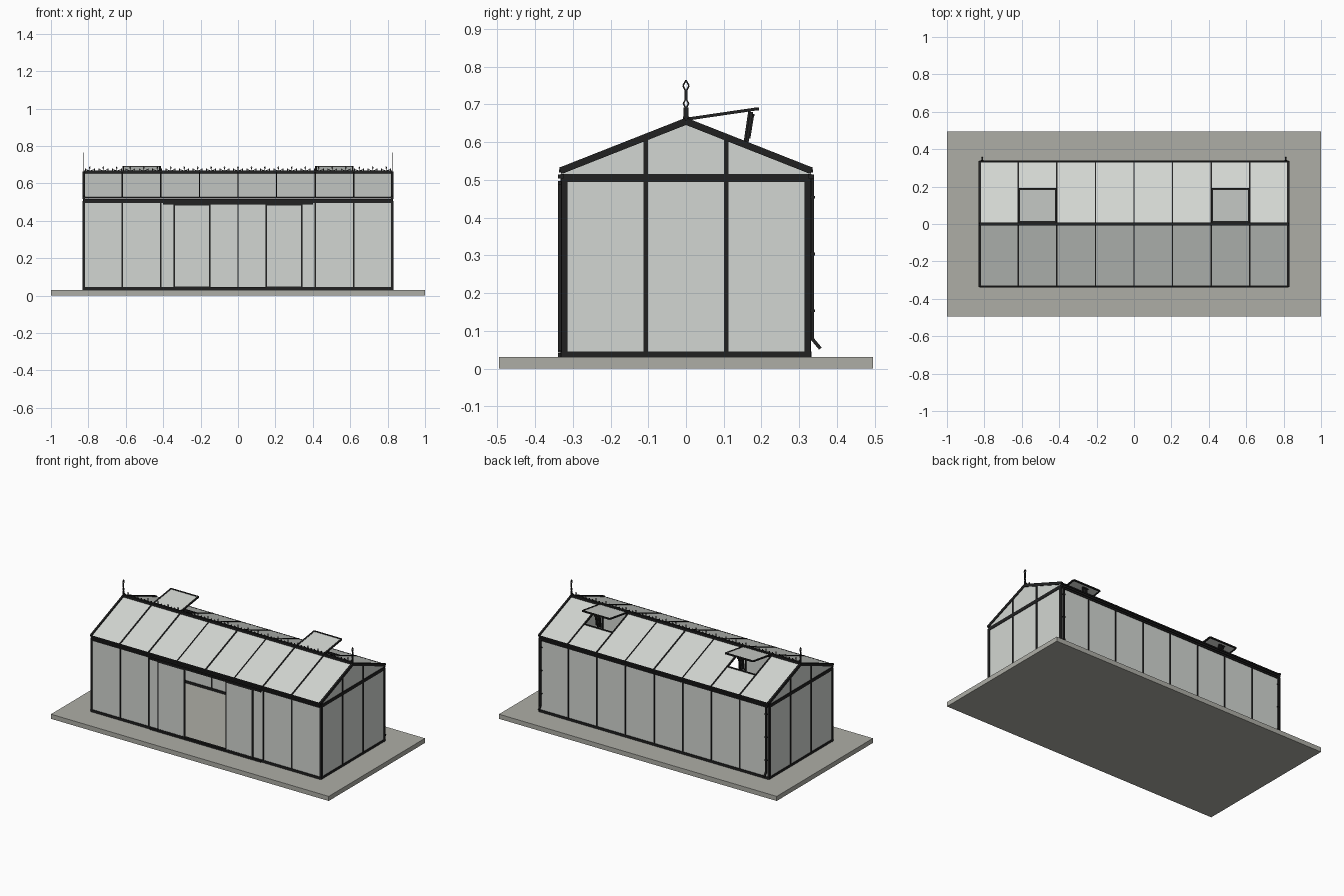
import bpy, bmesh
from mathutils import Vector, Matrix

cube = bpy.data.objects.get("Cube")
if cube:
    bpy.data.objects.remove(cube, do_unlink=True)


def material(name, rgb):
    m = bpy.data.materials.new(name)
    m.use_nodes = True
    m.diffuse_color = (*rgb, 1)
    node = next(n for n in m.node_tree.nodes if n.type == 'BSDF_PRINCIPLED')
    node.inputs["Base Color"].default_value = (*rgb, 1)
    return m


FRAME = material("black metal", (0.015, 0.015, 0.015))
GLASS = material("pale glass", (0.65, 0.675, 0.645))
STONE = material("grey paving", (0.42, 0.42, 0.38))


def part(name, mat, bars):
    """One object from bars (start, end, width, height)."""
    bm = bmesh.new()
    for p, q, w, h in bars:
        p, q = Vector(p), Vector(q)
        d = (q - p).normalized()
        if abs(d.z) > 0.999:
            side = Vector((1, 0, 0))
        else:
            side = d.cross(Vector((0, 0, 1))).normalized()
        up = side.cross(d)
        rot = Matrix((d, side, up)).transposed().to_4x4()
        size = Matrix.Diagonal(((q - p).length, w, h, 1))
        bmesh.ops.create_cube(bm, size=1, matrix=Matrix.Translation((p + q) / 2) @ rot @ size)
    bmesh.ops.recalc_face_normals(bm, faces=bm.faces)
    mesh = bpy.data.meshes.new(name)
    bm.to_mesh(mesh)
    bm.free()
    mesh.materials.append(mat)
    ob = bpy.data.objects.new(name, mesh)
    bpy.context.scene.collection.objects.link(ob)
    return ob


def diamond(centre, half_w, half_h, axis, t):
    """Open diamond ring made of four bars."""
    c, a, u = Vector(centre), Vector(axis) * half_w, Vector((0, 0, half_h))
    pts = [c + u, c + a, c - u, c - a]
    return [(pts[i], pts[(i + 1) % 4], t, t) for i in range(4)]


X, Y = 0.825, 0.325             # half length and half width
FLOOR, EAVE, RIDGE = 0.03, 0.505, 0.655
BAY = X / 4
SLOPE = 0.394
SIGNS = (-1, 1)


def roof(x, y, lift=0):
    return (x, y, RIDGE - SLOPE * abs(y) + lift)


# Paving slab
part("paving_slab", STONE, [((-1, 0, 0.015), (1, 0, 0.015), 0.99, 0.03)])

# Sill and eave rails around the plan
rails = []
for z, h in ((FLOOR + 0.007, 0.016), (EAVE, 0.022)):
    for s in SIGNS:
        rails.append(((-X, s * Y, z), (X, s * Y, z), 0.014, h))
        rails.append(((s * X, -Y, z), (s * X, Y, z), 0.01, h))
part("sill_and_eave_rails", FRAME, rails)

# Upright posts
posts = [((sx * X, sy * (Y - 0.003), FLOOR), (sx * X, sy * (Y - 0.003), EAVE), 0.012, 0.016)
         for sx in SIGNS for sy in SIGNS]
for i in range(-3, 4):
    posts.append(((i * BAY, Y, FLOOR), (i * BAY, Y, EAVE), 0.008, 0.012))
    if i:
        posts.append(((i * BAY, -Y, FLOOR), (i * BAY, -Y, EAVE), 0.008, 0.012))
part("wall_posts", FRAME, posts)
part("gable_posts", FRAME, [((sx * X, sy * 0.107, FLOOR), roof(sx * X, sy * 0.107), 0.01, 0.012)
                            for sx in SIGNS for sy in SIGNS])

# Wall glass; the front leaves the doorway open
MID = (FLOOR + EAVE) / 2
TALL = EAVE - FLOOR
part("back_glass", GLASS, [((-X, Y, MID), (X, Y, MID), 0.004, TALL)])
part("front_glass", GLASS, [((s * BAY, -Y, MID), (s * X, -Y, MID), 0.004, TALL) for s in SIGNS])
part("end_glass", GLASS, [((s * X, -Y, MID), (s * X, Y, MID), 0.004, TALL) for s in SIGNS])

# Triangular gable glass
for s, label in zip(SIGNS, ("right", "left")):
    bm = bmesh.new()
    tri = [(s * X - 0.002, -Y, EAVE), (s * X - 0.002, Y, EAVE), roof(s * X - 0.002, Y),
           roof(s * X - 0.002, 0), roof(s * X - 0.002, -Y)]
    face = bm.faces.new([bm.verts.new(p) for p in tri])
    ext = bmesh.ops.extrude_face_region(bm, geom=[face])
    bmesh.ops.translate(bm, vec=(0.004, 0, 0),
                        verts=[v for v in ext["geom"] if isinstance(v, bmesh.types.BMVert)])
    bmesh.ops.recalc_face_normals(bm, faces=bm.faces)
    mesh = bpy.data.meshes.new(label + "_gable_glass")
    bm.to_mesh(mesh)
    bm.free()
    mesh.materials.append(GLASS)
    bpy.context.scene.collection.objects.link(bpy.data.objects.new(label + "_gable_glass", mesh))

# Roof glass in bays; two back bays stop at the vent sill
SILL, OVER = 0.165, 0.333
VENT_BAYS = (-2.5, 2.5)
panes = []
for i in range(8):
    bay = i - 3.5
    x = bay * BAY
    panes.append((roof(x, -OVER), roof(x, 0), BAY, 0.004))
    panes.append((roof(x, OVER), roof(x, SILL if bay in VENT_BAYS else 0), BAY, 0.004))
part("roof_glass", GLASS, panes)

# Rafters, eave edges and ridge
rafters = []
for s in SIGNS:
    for i in range(-4, 5):
        w = 0.012 if abs(i) == 4 else 0.005 if abs(i) == 1 else 0.008
        rafters.append((roof(i * BAY, s * OVER), roof(i * BAY, 0), w, 0.018 if abs(i) == 4 else 0.012))
    rafters.append((roof(-X, s * OVER), roof(X, s * OVER), 0.006, 0.008))
part("rafters", FRAME, rafters)
part("ridge_beam", FRAME, [((-X, 0, RIDGE + 0.002), (X, 0, RIDGE + 0.002), 0.016, 0.022)])
part("vent_sills", FRAME, [(roof((b - 0.5) * BAY, SILL), roof((b + 0.5) * BAY, SILL), 0.008, 0.012)
                           for b in VENT_BAYS])

# Gutters along both eaves
part("gutters", FRAME, [((-X, s * 0.332, 0.509), (X, s * 0.332, 0.509), 0.014, 0.01) for s in SIGNS])

# Open roof vents with winding struts
frames, glass, struts = [], [], []
for b in VENT_BAYS:
    x, hw = b * BAY, 0.098
    near, far = Vector((0, 0.01, 0.662)), Vector((0, 0.188, 0.688))
    o = Vector((x, 0, 0))
    glass.append((near + o, far + o, 2 * hw, 0.004))
    for s in SIGNS:
        e = Vector((x + s * hw, 0, 0))
        frames.append((near + e, far + e, 0.01, 0.008))
        struts.append(((x + s * 0.012, 0.155, 0.595), (x + s * 0.012, 0.168, 0.683), 0.006, 0.006))
        struts.append(((x + s * 0.012, 0.168, 0.61), (x + s * 0.012, 0.178, 0.672), 0.005, 0.005))
    for p in (near, far):
        frames.append((p + o - Vector((hw, 0, 0)), p + o + Vector((hw, 0, 0)), 0.01, 0.008))
    struts.append(((x, 0.160, 0.60), (x, 0.172, 0.68), 0.01, 0.012))
    struts.append(((x - 0.02, 0.178, 0.672), (x + 0.02, 0.178, 0.672), 0.006, 0.006))
part("vent_frames", FRAME, frames)
part("vent_glass", GLASS, glass)
part("vent_struts", FRAME, struts)

# Sliding doors, parked either side of the doorway
DY, LOW, HIGH = -0.335, 0.046, 0.487
frames, glass = [], []
for s in SIGNS:
    a, b = s * 0.15, s * 0.34
    glass.append(((a, DY, (LOW + HIGH) / 2), (b, DY, (LOW + HIGH) / 2), 0.003, HIGH - LOW))
    frames += [((x, DY, LOW), (x, DY, HIGH), 0.008, 0.007) for x in (a, b)]
    frames += [((a, DY, z), (b, DY, z), 0.007, 0.008) for z in (LOW, HIGH)]
part("door_frames", FRAME, frames)
part("door_glass", GLASS, glass)
part("door_tracks", FRAME, [((-0.4, DY, z), (0.4, DY, z), 0.008, 0.01) for z in (0.036, 0.492)])

# Downpipes at the back corners with brackets and kicked feet
pipes = []
for s in SIGNS:
    x, y = s * 0.812, 0.335
    pipes.append(((x, y, 0.075), (x, y, 0.51), 0.009, 0.009))
    pipes.append(((x, y, 0.078), (x, 0.356, 0.053), 0.009, 0.009))
    pipes += [((x, y, z), (x, y, z + 0.007), 0.014, 0.013) for z in (0.15, 0.3, 0.45)]
part("downpipes", FRAME, pipes)

# Ridge cresting: repeated spear and small scroll
crest = []
for i in range(-11, 12):
    x = i * 0.072
    crest.append(((x, 0, 0.662), (x, 0, 0.69), 0.003, 0.002))
    crest += diamond((x, 0, 0.684), 0.004, 0.007, (1, 0, 0), 0.002)
    for s in SIGNS:
        crest.append(((x, 0, 0.667), (x + s * 0.024, 0, 0.675), 0.002, 0.003))
        crest.append(((x + s * 0.024, 0, 0.664), (x + s * 0.024, 0, 0.679), 0.005, 0.002))
part("ridge_cresting", FRAME, crest)

# Finials at both ends of the ridge
finials = []
for s in SIGNS:
    x = s * X
    finials.append(((x, 0, 0.64), (x, 0, 0.692), 0.004, 0.014))
    finials += diamond((x, 0, 0.702), 0.007, 0.013, (0, 1, 0), 0.004)
    finials.append(((x, 0, 0.712), (x, 0, 0.737), 0.004, 0.009))
    finials += diamond((x, 0, 0.749), 0.008, 0.015, (0, 1, 0), 0.004)
part("ridge_finials", FRAME, finials)
